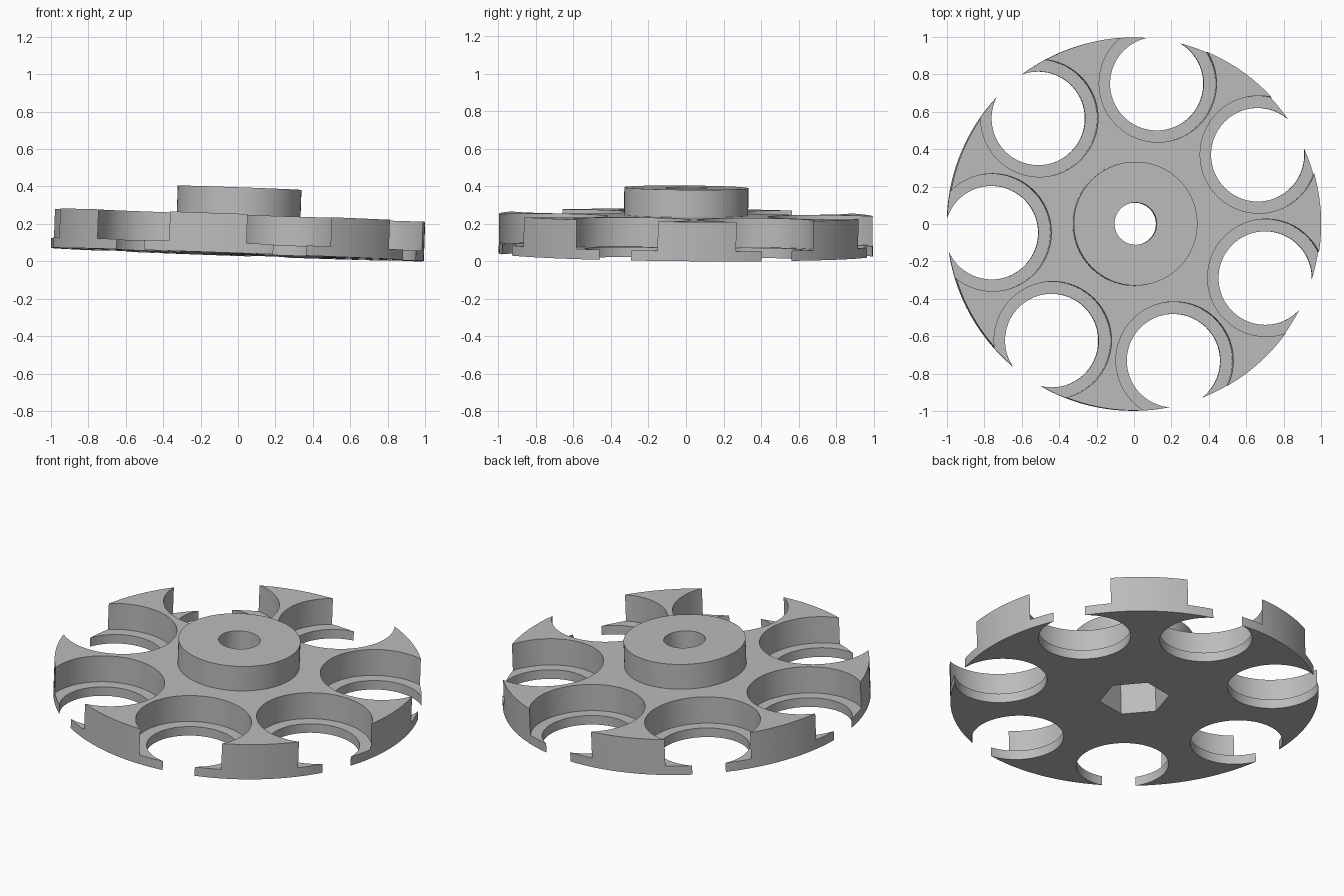
import bpy
import math
from mathutils import Vector

if "Cube" in bpy.data.objects:
    bpy.data.objects.remove(bpy.data.objects["Cube"], do_unlink=True)

POCKETS = 7
START = math.radians(80.6)
PITCH = 0.761          # pocket centre distance from the axis
DISC_TOP = 0.21
LEDGE = 0.054          # height of the ledge inside each pocket
HUB_TOP = 0.357

grey = bpy.data.materials.new("plain grey")
grey.use_nodes = True
colour = (0.5, 0.5, 0.5, 1)
grey.diffuse_color = colour
grey.node_tree.nodes["Principled BSDF"].inputs["Base Color"].default_value = colour


def cylinder(name, radius, low, high, x=0, y=0, sides=96, turn=0):
    bpy.ops.mesh.primitive_cylinder_add(
        vertices=sides, radius=radius, depth=high - low,
        location=(x, y, (low + high) / 2), rotation=(0, 0, turn))
    obj = bpy.context.object
    obj.name = name
    obj.data.materials.append(grey)
    return obj


def combine(target, tool, operation):
    mod = target.modifiers.new(operation, "BOOLEAN")
    mod.operation = operation
    mod.solver = "EXACT"
    mod.object = tool
    bpy.context.view_layer.objects.active = target
    bpy.ops.object.modifier_apply(modifier=mod.name)
    bpy.data.objects.remove(tool, do_unlink=True)


# Disc with raised hub
wheel = cylinder("carousel_wheel", 0.998, 0, DISC_TOP, sides=180)
combine(wheel, cylinder("hub", 0.331, 0.1, HUB_TOP), "UNION")

# Stepped round pockets, open at the rim
for i in range(POCKETS):
    a = START + i * math.tau / POCKETS
    x, y = PITCH * math.cos(a), PITCH * math.sin(a)
    combine(wheel, cylinder("hole", 0.25, -0.1, 0.5, x, y), "DIFFERENCE")
    combine(wheel, cylinder("recess", 0.314, LEDGE, 0.5, x, y), "DIFFERENCE")

# Shaft bore and hexagonal socket underneath
combine(wheel, cylinder("bore", 0.113, -0.1, 0.5, sides=64), "DIFFERENCE")
combine(wheel, cylinder("socket", 0.19, -0.1, 0.22, sides=6,
                        turn=math.radians(12 + 30)), "DIFFERENCE")

# Smooth walls with crisp edges
bpy.ops.object.select_all(action="DESELECT")
wheel.select_set(True)
bpy.context.view_layer.objects.active = wheel
bpy.ops.object.transform_apply(location=True, rotation=True, scale=True)
bpy.ops.object.shade_smooth_by_angle(angle=math.radians(30))

# Slight lean of the whole wheel
lean = Vector((0.0355, 0.008, 1)).normalized()
wheel.rotation_mode = "QUATERNION"
wheel.rotation_quaternion = Vector((0, 0, 1)).rotation_difference(lean)
wheel.location = (-0.004, -0.001, 0.0364)
